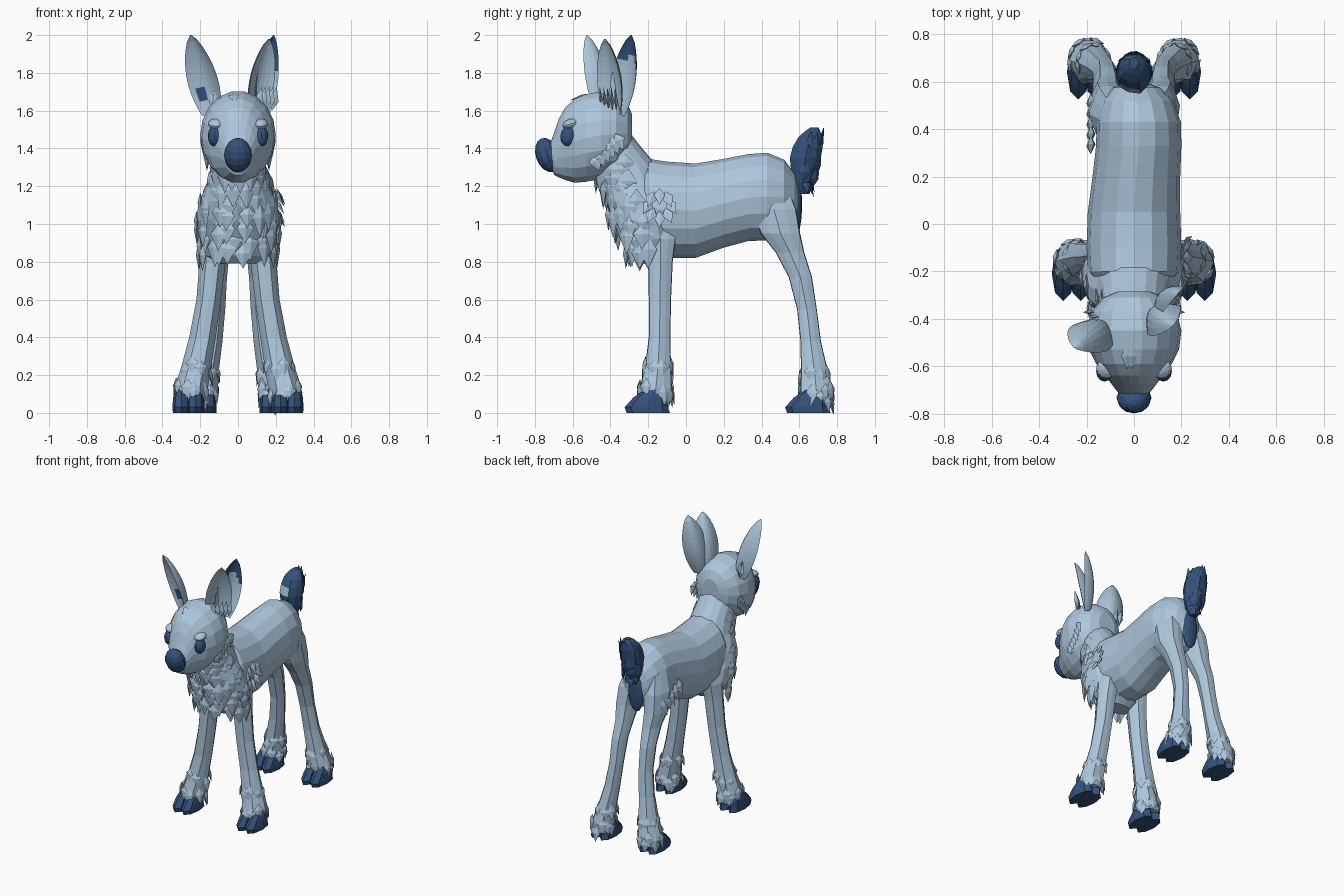
import bpy, bmesh, math, random
from mathutils import Vector, Matrix

random.seed(4)
cube = bpy.data.objects.get("Cube")
if cube:
    bpy.data.objects.remove(cube, do_unlink=True)


def material(name, colour):
    mat = bpy.data.materials.new(name)
    mat.use_nodes = True
    mat.diffuse_color = (*colour, 1)
    mat.node_tree.nodes["Principled BSDF"].inputs["Base Color"].default_value = (*colour, 1)
    return mat


PALE = material("pale blue fur", (0.42, 0.57, 0.72))
NAVY = material("navy blue", (0.035, 0.085, 0.2))


def finish(name, bm, mats):
    """Turn a bmesh into a flat shaded object."""
    bmesh.ops.recalc_face_normals(bm, faces=bm.faces)
    mesh = bpy.data.meshes.new(name)
    bm.to_mesh(mesh)
    bm.free()
    for mat in mats:
        mesh.materials.append(mat)
    bpy.context.collection.objects.link(bpy.data.objects.new(name, mesh))


def loft(bm, stations, upright, sides=16, ridge=0.0):
    """Skin elliptical rings (x, y, z, half width, half depth)."""
    rings = []
    for x, y, z, rx, rd in stations:
        ring = []
        for i in range(sides):
            a = math.tau * i / sides
            k = 1 + ridge * (-1) ** i
            u, v = rx * k * math.cos(a), rd * k * math.sin(a)
            ring.append(bm.verts.new((x + u, y + v, z) if upright else (x + u, y, z + v)))
        rings.append(ring)
    for low, high in zip(rings, rings[1:]):
        for i in range(sides):
            j = (i + 1) % sides
            bm.faces.new((low[i], low[j], high[j], high[i]))
    bm.faces.new(rings[0][::-1])
    bm.faces.new(rings[-1])


def lofted(name, stations, upright, **kw):
    bm = bmesh.new()
    loft(bm, stations, upright, **kw)
    finish(name, bm, (PALE,))


def ellipsoid(name, centre, radii, mat, tilt=0.0):
    bm = bmesh.new()
    place = Matrix.Translation(centre) @ Matrix.Rotation(tilt, 4, 'X') @ Matrix.Diagonal((*radii, 1))
    bmesh.ops.create_uvsphere(bm, u_segments=12, v_segments=8, radius=1, matrix=place)
    finish(name, bm, (mat,))


def tuft(bm, base, along, out, length, width):
    """One broad, flat lock of fur lying along a surface."""
    base, along, out = Vector(base), Vector(along).normalized(), Vector(out).normalized()
    side = along.cross(out).normalized() * width
    mid = base + along * length * 0.4
    pts = [base, mid + side, mid - side, mid + out * width * 0.3, base + along * length, mid - out * width * 0.5]
    top, right, left, front, tip, back = [bm.verts.new(p) for p in pts]
    for a, b in ((right, front), (front, left), (left, back), (back, right)):
        bm.faces.new((top, a, b))
        bm.faces.new((tip, b, a))


def fur_ring(bm, centre, rx, ry, start, end, count, length, width, flare, lift=-1):
    for i in range(count):
        a = start + (end - start) * (i + random.uniform(0.2, 0.8)) / count
        out = Vector((math.cos(a), math.sin(a), 0))
        base = Vector(centre) + Vector((rx * out.x, ry * out.y, random.uniform(-0.03, 0.03)))
        tuft(bm, base, out * flare + Vector((0, 0, lift)), out, length * random.uniform(0.8, 1.2), width)


# Torso, from chest to rump
lofted("torso", [(x, y, z, rx, rz) for x, y, z, rx, rz in (
    (0, -.32, 1.07, .13, .17), (0, -.2, 1.09, .195, .255), (0, -.1, 1.075, .2, .255),
    (0, .05, 1.07, .195, .25), (.01, .2, 1.11, .185, .235), (.02, .33, 1.14, .18, .23),
    (.02, .43, 1.145, .178, .232), (.015, .52, 1.14, .15, .2), (.01, .575, 1.13, .1, .14),
    (0, .6, 1.1, .04, .07))], False)

# Chest and neck
chest = [(0, y, z, rx, ry) for z, y, rx, ry in (
    (.79, -.17, .1, .06), (.83, -.17, .175, .1), (.92, -.19, .215, .135), (1.02, -.22, .225, .165),
    (1.12, -.25, .205, .175), (1.22, -.28, .16, .17), (1.31, -.32, .14, .165),
    (1.41, -.385, .13, .145), (1.5, -.43, .12, .12))]
lofted("chest_and_neck", chest, True)

# Shaggy chest ruff, lying flat and pointing down
bm = bmesh.new()
for x, y, z, rx, ry in chest[2:7]:
    for shift in (0, 0.05):
        fur_ring(bm, (x, y, z + shift), rx * 0.98, ry * 0.98, -math.pi * 1.03, 0.1, 8, 0.15, 0.048, -0.02)
finish("chest_ruff", bm, (PALE,))

# Loose locks on shoulder, hip, cheeks and brow
bm = bmesh.new()
for i in range(8):
    a = math.tau * i / 8
    tuft(bm, (.205, -.14 + .04 * math.cos(a), 1.13 + .06 * math.sin(a)),
         (.4, .5 * math.cos(a), -.8), (1, 0, 0), 0.1, 0.03)
for i in range(5):
    tuft(bm, (-.17, .34 + .045 * i, 1.13 - .02 * i), (-.25, -.1, -1), (-1, 0, 0), 0.13, 0.04)
for s in (-1, 1):
    for i in range(6):
        tuft(bm, (s * (.165 + .005 * i), -.5 + .025 * i, 1.37 + .022 * i), (0, .5, -1), (s, 0, -.3), 0.1, 0.035)
for i in range(2):
    tuft(bm, (.02 * i - .03, -.52, 1.69), (0, -.85, -.32), (0, -.4, 1), 0.1, 0.025)
finish("loose_locks", bm, (PALE,))

# Head, muzzle, nose and eyes under soft brows
lofted("head", [(0, y, z, rx, rz) for y, z, rx, rz in (
    (-.285, 1.49, .07, .09), (-.31, 1.48, .13, .16), (-.37, 1.475, .18, .21), (-.45, 1.47, .2, .235),
    (-.53, 1.455, .19, .235), (-.59, 1.44, .16, .225), (-.64, 1.425, .122, .195),
    (-.675, 1.4, .095, .155), (-.695, 1.375, .08, .12), (-.72, 1.365, .06, .06))], False, sides=18)
ellipsoid("nose", (0, -.733, 1.365), (.074, .062, .094), NAVY, 0.35)
for s, label in ((1, "left"), (-1, "right")):
    ellipsoid(label + "_eye", (s * .124, -.622, 1.465), (.036, .043, .054), NAVY, -0.1)
    ellipsoid(label + "_brow", (s * .115, -.61, 1.53), (.045, .045, .026), PALE, 0.3)


# Cupped ears, with an inner and an outer skin
def ear(name, base, tip, facing, half, painted):
    bm = bmesh.new()
    base, tip = Vector(base), Vector(tip)
    axis = tip - base
    side = axis.cross(Vector(facing)).normalized()
    back = axis.cross(side).normalized()
    if back.dot(Vector(facing)) > 0:
        back = -back
    rows, cols = 12, 8
    for depth in (0.45, 0.75):
        grid = []
        for r in range(rows + 1):
            t = r / rows
            w = half * (0.05 + 0.95 * abs(math.sin(math.pi * (0.16 + 0.84 * t))) ** 0.7)
            grid.append([bm.verts.new(base + axis * t + side * s * w + back * (1 - s * s) * w * depth)
                         for s in (2 * c / cols - 1 for c in range(cols + 1))])
        for a, b in zip(grid, grid[1:]):
            for c in range(cols):
                face = bm.faces.new((a[c], a[c + 1], b[c + 1], b[c]))
                face.material_index = int(depth < 0.5 and painted(face.calc_center_median()))
    bmesh.ops.remove_doubles(bm, verts=bm.verts, dist=0.0005)
    finish(name, bm, (PALE, NAVY))


ear("right_ear", (-.14, -.45, 1.58), (-.25, -.525, 2), (-.55, -.85, .1), 0.095,
    lambda p: 1.64 < p.z < 1.71 and -.215 < p.x < -.155)
ear("left_ear_front", (.1, -.39, 1.58), (.165, -.43, 1.98), (.7, -.7, 0), 0.09, lambda p: False)
ear("left_ear_back", (.13, -.365, 1.58), (.19, -.29, 2), (.75, -.65, 0), 0.085,
    lambda p: p.z > 1.88 or (p.z > 1.8 and p.y > -.27))
bm = bmesh.new()
for s in (-1, 1):
    for i in range(5):
        tuft(bm, (s * (.1 + .02 * i), -.45 + .02 * i, 1.6), (s * .2, -.05, 1), (0, -1, 0), 0.13, 0.025)
finish("ear_fluff", bm, (PALE,))

# Legs, hooves and ankle fur
FRONT = [(.1, -.13, 1.05, .05, .08), (.125, -.135, .92, .07, .085), (.135, -.135, .8, .066, .068),
         (.155, -.138, .6, .062, .062), (.188, -.14, .4, .067, .06), (.22, -.148, .25, .075, .072),
         (.248, -.16, .13, .085, .09), (.255, -.165, .06, .075, .085)]
BACK = [(.08, .44, 1.23, .06, .09), (.105, .465, 1.08, .08, .125), (.115, .5, .95, .075, .11),
        (.11, .55, .85, .062, .08), (.115, .605, .72, .054, .065), (.12, .64, .55, .05, .055),
        (.14, .66, .38, .055, .057), (.17, .68, .22, .065, .075), (.19, .69, .12, .08, .09),
        (.195, .69, .05, .07, .08)]
for s, label in ((1, "left"), (-1, "right")):
    for end, path, hx, hy in (("front", FRONT, .262, -.2), ("back", BACK, .198, .65)):
        name = label + "_" + end
        lofted(name + "_leg", [(s * x, *rest) for x, *rest in path], True, sides=12, ridge=0.05)
        bm = bmesh.new()
        for toe in (-.037, .037):
            x = s * hx + toe
            loft(bm, [(x, hy, 0, .046, .115), (x, hy - .01, .03, .048, .115), (x, hy + .01, .08, .045, .09),
                      (x, hy + .03, .12, .036, .055)], True, sides=8)
        finish(name + "_hoof", bm, (NAVY,))
        bm = bmesh.new()
        for x, y, z, rx, ry in path[-3:-1]:
            fur_ring(bm, (s * x, y, z + .03), rx * .95, ry * .95, 0, math.tau, 8, 0.1, 0.035, 0.15)
        fur_ring(bm, (s * x, y, z), rx * .9, ry * .9, 0.1, math.pi, 5, 0.09, 0.035, 0.1)
        finish(name + "_ankle_fur", bm, (PALE,))

# Upturned tail with a pale patch in front
bm = bmesh.new()
loft(bm, [(0, y, z, rx, ry) for z, y, rx, ry in (
    (1.16, .625, .03, .03), (1.22, .615, .05, .055), (1.29, .625, .068, .07), (1.35, .632, .078, .083),
    (1.41, .645, .076, .08), (1.46, .657, .065, .062), (1.49, .67, .045, .042),
    (1.51, .68, .02, .022))], True, sides=10, ridge=0.04)
for face in bm.faces:
    p = face.calc_center_median()
    face.material_index = int(1.34 < p.z < 1.42 and p.y < .6 and -.05 < p.x < .04)
finish("tail", bm, (NAVY, PALE))
bm = bmesh.new()
for z, y in ((1.22, .63), (1.29, .64), (1.36, .65)):
    fur_ring(bm, (0, y, z), .058, .06, -0.2, math.pi + 0.2, 6, 0.12, 0.035, 0.15, 1)
fur_ring(bm, (0, .62, 1.24), .035, .035, 0, math.pi, 4, 0.09, 0.025, 0.3)
finish("tail_fur", bm, (NAVY,))

# Dark patch beneath the tail
ellipsoid("rump_patch", (0, .588, 1.07), (.06, .026, .14), NAVY, -0.05)
